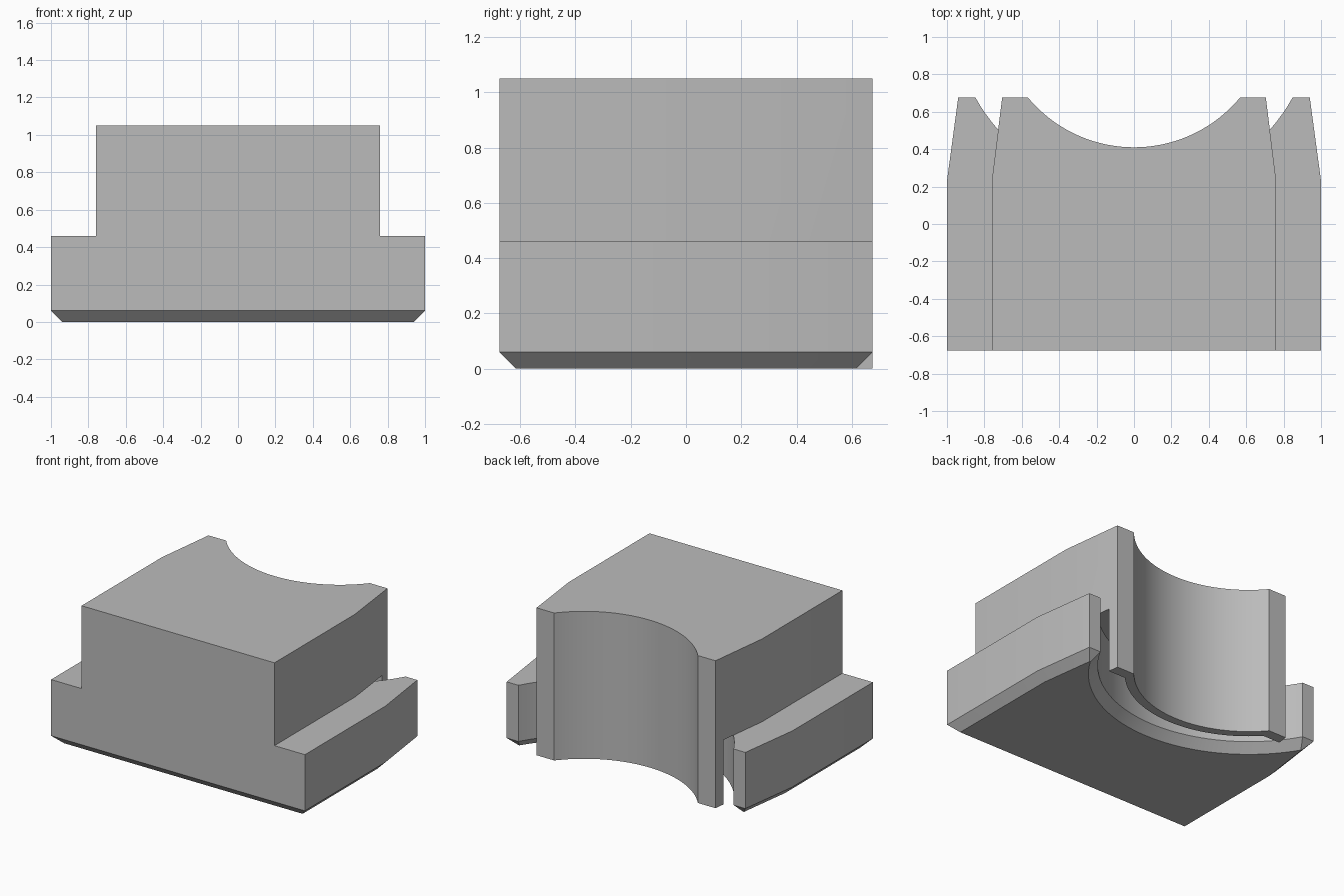
import bpy, bmesh, math

cube = bpy.data.objects.get("Cube")
if cube:
    bpy.data.objects.remove(cube, do_unlink=True)

ARC_Y = 1.147      # common centre of every concave arc
BACK = 0.675
SHELF = 0.46       # top of the wide base
SEGMENTS = 40

grey = bpy.data.materials.new("plain_grey")
grey.use_nodes = True
colour = (0.5, 0.5, 0.5, 1)
grey.diffuse_color = colour
grey.node_tree.nodes["Principled BSDF"].inputs["Base Color"].default_value = colour


def arc(radius, back):
    """Concave arc from +x to -x, ending on the line y = back."""
    end = math.acos((ARC_Y - back) / radius)
    angles = [end - 2 * end * i / SEGMENTS for i in range(SEGMENTS + 1)]
    return [(radius * math.sin(a), ARC_Y - radius * math.cos(a)) for a in angles]


def outline(half, half_back, taper_y, back, radius):
    """Straight sides tapering towards the back, with a scooped back edge."""
    return [(-half, -back), (half, -back), (half, taper_y), (half_back, back),
            *arc(radius, back), (-half_back, back), (-half, taper_y)]


def loft(name, sections):
    """Solid through matching outlines, each given with its height."""
    bm = bmesh.new()
    rings = [[bm.verts.new((x, y, z)) for x, y in pts] for z, pts in sections]
    for low, high in zip(rings, rings[1:]):
        for i in range(len(low)):
            j = (i + 1) % len(low)
            bm.faces.new((low[i], low[j], high[j], high[i]))
    bm.faces.new(rings[0][::-1])
    bm.faces.new(rings[-1])
    bmesh.ops.recalc_face_normals(bm, faces=bm.faces)
    mesh = bpy.data.meshes.new(name)
    bm.to_mesh(mesh)
    bm.free()
    mesh.materials.append(grey)
    obj = bpy.data.objects.new(name, mesh)
    bpy.context.collection.objects.link(obj)
    return obj


# Wide base with a chamfered underside
base_top = outline(1, 0.94, 0.23, BACK, 0.97)
base_bottom = outline(0.94, 0.888, 0.226, BACK - 0.06, 1.03)
body = loft("clamp_block", [(0, base_bottom), (0.06, base_top), (SHELF, base_top)])

# Narrower upper block
block = loft("upper_block", [(SHELF, outline(0.76, 0.705, 0.23, BACK, 0.737)),
                             (1.05, outline(0.76, 0.705, 0.23, BACK, 0.737))])

# Thin curved lip with end flaps, hanging behind the base
flap_y = 0.6
lip_plan = [(0.714, flap_y), (0.705, BACK), *arc(0.737, BACK), (-0.705, BACK),
            (-0.714, flap_y), *arc(0.797, flap_y)[::-1]]
lip = loft("hanging_lip", [(0, lip_plan), (SHELF, lip_plan)])

# Fuse the parts into one solid
bpy.ops.object.select_all(action='DESELECT')
bpy.context.view_layer.objects.active = body
body.select_set(True)
for part in (block, lip):
    union = body.modifiers.new("fuse", 'BOOLEAN')
    union.operation = 'UNION'
    union.solver = 'EXACT'
    union.object = part
    bpy.ops.object.modifier_apply(modifier=union.name)
    bpy.data.objects.remove(part, do_unlink=True)

bpy.ops.object.shade_smooth_by_angle(angle=math.radians(25))
